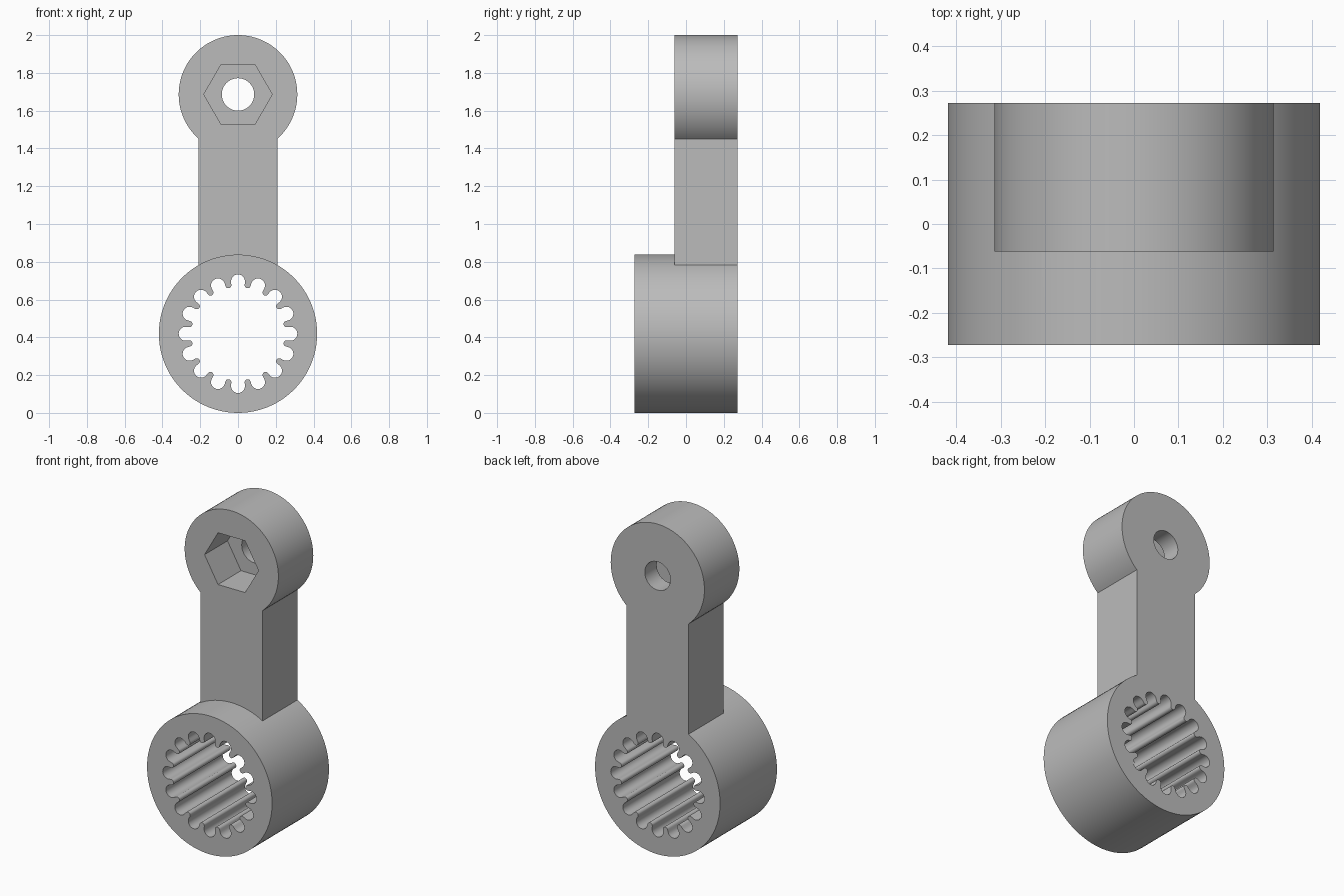
import bpy, bmesh
from math import sin, cos, pi, radians, asin

FRONT, BACK, HEAD_FRONT = -0.272, 0.272, -0.062
RING_Z, RING_R = 0.419, 0.419
HEAD_Z, HEAD_R = 1.686, 0.314
ARM_HALF = 0.208

if "Cube" in bpy.data.objects:
    bpy.data.objects.remove(bpy.data.objects["Cube"], do_unlink=True)

grey = bpy.data.materials.new("plain grey")
grey.use_nodes = True
colour = (0.5, 0.5, 0.5, 1)
grey.diffuse_color = colour
grey.node_tree.nodes["Principled BSDF"].inputs["Base Color"].default_value = colour


def arc(cx, cz, r, start, end, n):
    """Points on an arc, both ends included."""
    return [(cx + r * cos(start + (end - start) * i / n),
             cz + r * sin(start + (end - start) * i / n)) for i in range(n + 1)]


def circle(cz, r, n):
    return arc(0, cz, r, 0, 2 * pi, n)[:-1]


def extrude(name, points, y0, y1):
    """Solid prism from an x-z outline, running from y0 to y1."""
    bm = bmesh.new()
    face = bm.faces.new([bm.verts.new((x, y0, z)) for x, z in points])
    moved = bmesh.ops.extrude_face_region(bm, geom=[face])["geom"]
    bmesh.ops.translate(bm, vec=(0, y1 - y0, 0),
                        verts=[v for v in moved if isinstance(v, bmesh.types.BMVert)])
    bmesh.ops.recalc_face_normals(bm, faces=bm.faces)
    mesh = bpy.data.meshes.new(name)
    bm.to_mesh(mesh)
    bm.free()
    mesh.materials.append(grey)
    obj = bpy.data.objects.new(name, mesh)
    bpy.context.collection.objects.link(obj)
    return obj


def combine(target, other, operation):
    """Apply a boolean and drop the helper."""
    mod = target.modifiers.new(operation.title(), "BOOLEAN")
    mod.operation, mod.object, mod.solver = operation, other, "EXACT"
    bpy.context.view_layer.objects.active = target
    bpy.ops.object.modifier_apply(modifier=mod.name)
    bpy.data.objects.remove(other, do_unlink=True)


# Thick ring, joined to the thinner arm with its round head
lever = extrude("lever_arm", circle(RING_Z, RING_R, 96), FRONT, BACK)
neck = asin(ARM_HALF / HEAD_R)
outline = arc(0, HEAD_Z, HEAD_R, neck - pi / 2, 1.5 * pi - neck, 80)
outline += [(-ARM_HALF, 0.755), (ARM_HALF, 0.755)]
combine(lever, extrude("arm_and_head", outline, HEAD_FRONT, BACK), "UNION")

# Splined opening: round grooves alternating with rounded teeth
TEETH = 16
spline = []
for i in range(TEETH):
    a = pi / 2 + 2 * pi * i / TEETH
    b = a + pi / TEETH
    spline += arc(0.277 * cos(a), RING_Z + 0.277 * sin(a), 0.037,
                  a - radians(98), a + radians(98), 14)
    spline += arc(0.262 * cos(b), RING_Z + 0.262 * sin(b), 0.016,
                  b + radians(270), b + radians(90), 8)
combine(lever, extrude("spline_cutter", spline, FRONT - 0.1, BACK + 0.1), "DIFFERENCE")

# Bolt hole through the head, with a hexagonal pocket in front
combine(lever, extrude("bolt_cutter", circle(HEAD_Z, 0.086, 40),
                       HEAD_FRONT - 0.1, BACK + 0.1), "DIFFERENCE")
combine(lever, extrude("hex_cutter", circle(HEAD_Z, 0.181, 6),
                       HEAD_FRONT - 0.1, HEAD_FRONT + 0.22), "DIFFERENCE")

lever.select_set(True)
bpy.context.view_layer.objects.active = lever
bpy.ops.object.shade_smooth_by_angle(angle=radians(30))
